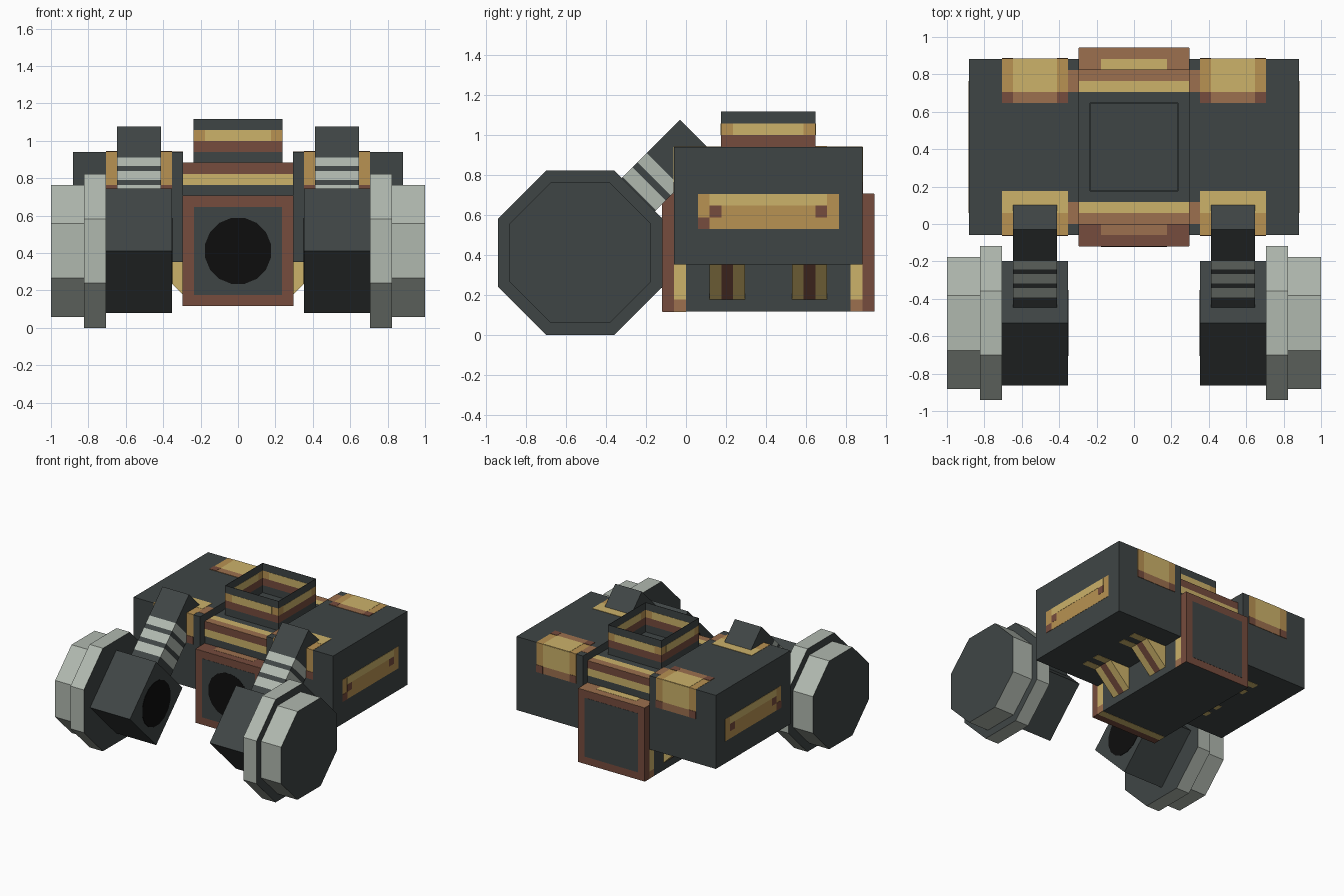
import bpy, bmesh, math
from mathutils import Matrix, Vector

if "Cube" in bpy.data.objects:
    bpy.data.objects.remove(bpy.data.objects["Cube"])

P = 1 / 17        # one design cell; all sizes below are in cells
SKIN = 0.025      # half thickness of one paint layer, in cells
AXLE = Vector((0, -9, 7))


def material(name, rgb):
    col = [(c / 255 / 12.92 if c < 11 else ((c / 255 + 0.055) / 1.055) ** 2.4) for c in rgb] + [1]
    m = bpy.data.materials.new(name)
    m.use_nodes = True
    m.diffuse_color = col
    m.node_tree.nodes["Principled BSDF"].inputs["Base Color"].default_value = col
    return m


dark = material("dark slate", (63, 69, 69))
yellow = material("pale gold", (204, 178, 106))
orange = material("ochre", (184, 146, 82))
brown = material("copper", (156, 112, 78))
rust = material("dark rust", (118, 76, 61))
grey = material("light grey", (176, 184, 175))
black = material("black", (13, 13, 13))


def finish(name, bm, mats, mirror):
    bm.transform(Matrix.Scale(P, 4))
    me = bpy.data.meshes.new(name)
    bm.to_mesh(me)
    bm.free()
    for m in mats:
        me.materials.append(m)
    ob = bpy.data.objects.new(name, me)
    bpy.context.collection.objects.link(ob)
    if mirror:
        ob.modifiers.new("Mirror", 'MIRROR').use_mirror_merge = False
    return ob


def box(name, x, y, z, mat, mirror=False, layer=1, spin=None):
    """Box from ranges; a single number instead of a range gives a thin paint plate."""
    spans = [r if isinstance(r, tuple) else (r - SKIN * layer, r + SKIN * layer) for r in (x, y, z)]
    bm = bmesh.new()
    bmesh.ops.create_cube(bm, size=1)
    for v in bm.verts:
        v.co = Vector([s[0] if c < 0 else s[1] for c, s in zip(v.co, spans)])
    if spin is not None:
        bm.transform(Matrix.Translation(AXLE) @ Matrix.Rotation(spin, 4, 'X'))
    return finish(name, bm, [mat], mirror)


def disc(name, centre, axis, apothem, depth, sides, rim, cap, mirror=False):
    """Prism along an axis with flat sides facing up and down."""
    bm = bmesh.new()
    r = apothem / math.cos(math.pi / sides)
    bmesh.ops.create_cone(bm, cap_ends=True, segments=sides, radius1=r, radius2=r, depth=depth)
    turn = Matrix.Rotation(math.pi / 2, 4, 'Y' if axis == 'X' else 'X')
    bm.transform(Matrix.Translation(centre) @ turn @ Matrix.Rotation(math.pi / sides, 4, 'Z'))
    for f in bm.faces:
        f.material_index = int(len(f.verts) > 4)
    finish(name, bm, [rim, cap], mirror)


def wedge(name, y0, y1, mat):
    """Triangular brace between the core and the underside of a side pod."""
    bm = bmesh.new()
    tri = bm.faces.new([bm.verts.new((x, y0, z)) for x, z in ((5, 3), (8, 6), (5, 6))])
    new = bmesh.ops.extrude_face_region(bm, geom=[tri])["geom"]
    bmesh.ops.translate(bm, vec=(0, y1 - y0, 0), verts=[g for g in new if isinstance(g, bmesh.types.BMVert)])
    bmesh.ops.recalc_face_normals(bm, faces=bm.faces)
    finish(name, bm, [mat], True)


# Core and side pods
W = (-5, 5)
box("core_lower", W, (-2, 16), (2, 12), dark)
box("core_upper", W, (0, 14), (12, 15), dark)
box("side_pod", (5, 15), (-1, 15), (6, 16), dark, True)

# Front and back framed panels
for end, y in (("front", -2), ("back", 16)):
    box(end + "_frame", W, y, (2, 12), rust)
    box(end + "_panel", (-4, 4), y, (3, 11), dark, layer=2)
disc("front_port", (0, -2, 7), 'Y', 3, SKIN * 6, 16, black, black)

# Trim at each end of the core: ledge, wall, top edge, flanks and base
for end, edge, step in (("front", -2, 1), ("back", 16, -1)):
    def cells(a, b):
        return tuple(sorted((edge + a * step, edge + b * step)))
    front = end == "front"
    wall = edge + 2 * step
    box(end + "_ledge", W, cells(0, 2), 12, rust if front else brown)
    box(end + "_ledge_inner", (-3, 3), cells(1, 2), 12, brown if front else yellow, layer=2)
    box(end + "_wall_gold", W, wall, (13, 14), yellow)
    box(end + "_wall_rust", W, wall, (14, 15), rust)
    box(end + "_top_copper", W, cells(2, 3), 15, brown)
    box(end + "_top_gold", W, cells(3, 4), 15, yellow)
    box(end + "_pod_link", (5, 6), cells(2, 4), 16, brown, True)
    box(end + "_flank_rust", 5, cells(0, 1), (2, 12), rust, True)
    box(end + "_flank_gold", 5, cells(1, 2), (3, 6), yellow, True)
    box(end + "_flank_foot", 5, cells(1, 2), (2, 3), brown, True)
box("base_rust", W, (-2, -1), 2, rust)
box("base_gold", W, (-1, 0), 2, yellow)

# Wrapped paint patches on the pod corners
PX, MID = (6, 12), (7, 11)
for end, face_y, top, gold, rim in (("front", -1, (-1, 3), (1, 3), None),
                                    ("back", 15, (11, 15), (12, 15), (11, 12))):
    box(end + "_patch_top", PX, top, 16, orange, True)
    box(end + "_patch_top_gold", MID if rim else PX, gold, 16, yellow, True, 2)
    box(end + "_patch_face", PX, face_y, (12, 16), orange, True)
    box(end + "_patch_face_gold", MID, face_y, (13, 16), yellow, True, 2)
    box(end + "_patch_face_hem", PX, face_y, (12, 13), brown, True, 2)
    if rim:
        box(end + "_patch_hem", PX, rim, 16, brown, True, 2)
    for x in ((6, 7), (11, 12)):
        box(end + "_patch_face_corner", x, face_y, (12, 13), rust, True, 3)
        if rim:
            box(end + "_patch_corner", x, rim, 16, rust, True, 3)

# Outer side panels of the pods
box("pod_panel", 15, (1, 13), (9, 12), orange, True)
box("pod_panel_gold", 15, (2, 12), (11, 12), yellow, True, 2)
box("pod_panel_corner", 15, (1, 2), (9, 10), rust, True, 2)
for y in ((2, 3), (11, 12)):
    box("pod_panel_mark", 15, y, (10, 11), rust, True, 2)

# Braces with stripes running on under the pods
for y in (2, 9):
    for i, mat in enumerate((yellow, rust, yellow)):
        wedge("brace", y + i, y + i + 1, mat)
        if mat is yellow:
            box("brace_stripe", (8, 10), (y + i, y + i + 1), 6, yellow, True)

# Open collar on top, thin walls in horizontal bands
bands = ((15, 16, dark), (16, 17, rust), (17, 18, orange), (18, 19, dark))
for low, high, mat in bands:
    z = (low, high)
    for y in (3, 11):
        box("collar_wall", (-4, 4), y, z, mat)
        if mat is orange:
            box("collar_gold", (-3, 3), y, z, yellow, layer=2)
    box("collar_side", 4, (3, 11), z, mat, True)
    if mat is orange:
        box("collar_side_gold", 4, (4, 10), z, yellow, True, 2)

# Arms: tilted hub, banded strut and stepped octagonal wheel
TILT = -math.pi / 4
box("hub", (6, 12), (-4, 4), (-4, 4), dark, True, spin=TILT)
disc("hub_port", (6, *AXLE.yz), 'X', 3, SKIN * 4, 16, black, black, True)
cuts = (0, 5.3, 6.5, 7.1, 8.3, 8.9, 10, 14)
for i, span in enumerate(zip(cuts, cuts[1:])):
    box("strut_band", MID, (-2, 2), span, grey if i % 2 else dark, True, spin=TILT)
disc("wheel_inner", (13, *AXLE.yz), 'X', 7, 2, 8, grey, dark, True)
disc("wheel_outer", (15.5, *AXLE.yz), 'X', 6, 3, 8, grey, dark, True)
